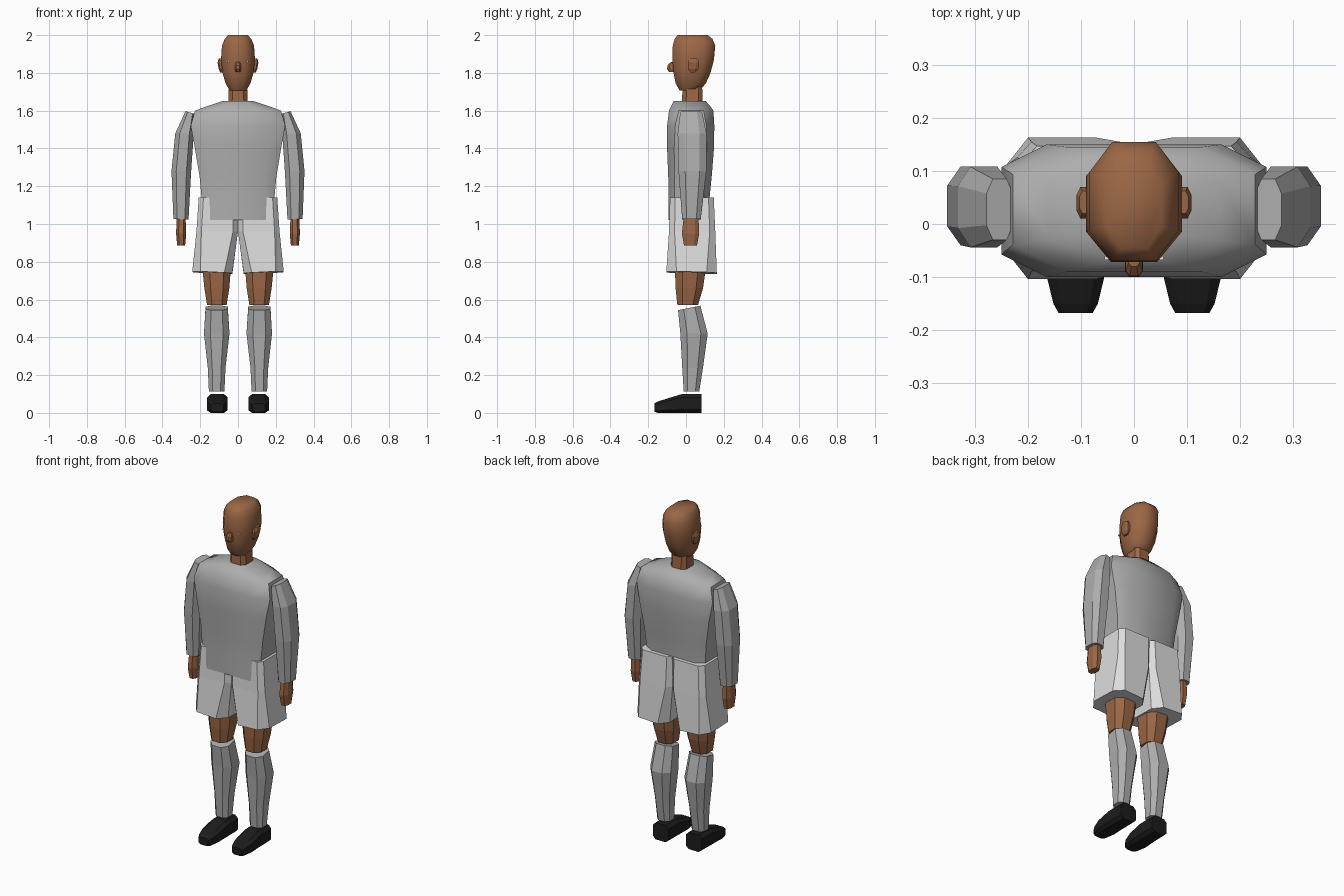
import bpy, bmesh, math


def material(name, rgb):
    m = bpy.data.materials.new(name)
    m.diffuse_color = (*rgb, 1)
    return m


SKIN = material("brown_skin", (0.33, 0.135, 0.06))
SHIRT = material("grey_cloth", (0.42, 0.42, 0.42))
SHORTS = material("light_cloth", (0.72, 0.72, 0.72))
SHOE = material("black_leather", (0.012, 0.012, 0.012))
EYE = material("eye_white", (0.8, 0.8, 0.8))


def loft(name, mat, rings, cut=0.25, mirror=False, smooth=None, tilt=(0, 0, 0, 0)):
    """Stack chamfered rectangles (z, x0, x1, y0, y1).
    tilt = slope of z along x and y for the first ring, then for the last ring."""
    bm = bmesh.new()
    loops = []
    for i, (z, x0, x1, y0, y1) in enumerate(rings):
        c = cut[i] if isinstance(cut, (list, tuple)) else cut
        cx, cy = (x1 - x0) * c, (y1 - y0) * c
        pts = [(x0 + cx, y0), (x1 - cx, y0), (x1, y0 + cy), (x1, y1 - cy),
               (x1 - cx, y1), (x0 + cx, y1), (x0, y1 - cy), (x0, y0 + cy)]
        sx, sy = tilt[:2] if i == 0 else tilt[2:] if i == len(rings) - 1 else (0, 0)
        mx, my = (x0 + x1) / 2, (y0 + y1) / 2
        loops.append([bm.verts.new((x, y, z + sx * (x - mx) + sy * (y - my))) for x, y in pts])
    for a, b in zip(loops, loops[1:]):
        for k in range(8):
            bm.faces.new((a[k], a[(k + 1) % 8], b[(k + 1) % 8], b[k]))
    bm.faces.new(loops[0])
    bm.faces.new(loops[-1])
    bmesh.ops.recalc_face_normals(bm, faces=bm.faces)
    me = bpy.data.meshes.new(name)
    bm.to_mesh(me)
    bm.free()
    me.materials.append(mat)
    ob = bpy.data.objects.new(name, me)
    bpy.context.collection.objects.link(ob)
    if smooth:
        bpy.ops.object.select_all(action='DESELECT')
        ob.select_set(True)
        bpy.context.view_layer.objects.active = ob
        bpy.ops.object.shade_smooth_by_angle(angle=math.radians(smooth))
    if mirror:
        ob.modifiers.new("mirror", 'MIRROR').use_mirror_merge = False
    return ob


# Head and neck
loft("head", SKIN, [
    (1.708, -.045, .045, -.035, .075), (1.745, -.066, .066, -.055, .105),
    (1.80, -.082, .082, -.066, .13), (1.87, -.09, .09, -.072, .148),
    (1.945, -.085, .085, -.07, .155), (1.98, -.07, .07, -.06, .14),
    (2.0, -.052, .052, -.045, .115)], cut=0.26, smooth=60)
loft("neck", SKIN, [(1.62, -.052, .052, -.022, .09), (1.74, -.048, .048, -.018, .085)], cut=0.2)
loft("nose", SKIN, [
    (1.805, -.012, .012, -.09, -.055), (1.82, -.017, .017, -.1, -.055),
    (1.84, -.016, .016, -.098, -.055), (1.857, -.01, .01, -.08, -.055)])
loft("ear", SKIN, [
    (1.803, .07, .094, .02, .05), (1.82, .075, .102, .012, .065),
    (1.855, .08, .108, .01, .07), (1.876, .08, .103, .02, .062)], mirror=True)
loft("eye", EYE, [(1.855, .046, .056, -.068, -.06), (1.862, .046, .056, -.068, -.06)], mirror=True)

# Shirt
loft("shirt_body", SHIRT, [
    (1.02, -.19, .19, -.094, .125), (1.14, -.193, .193, -.092, .125),
    (1.25, -.203, .203, -.094, .136), (1.40, -.228, .228, -.1, .148),
    (1.52, -.25, .25, -.1, .15), (1.60, -.228, .228, -.09, .145),
    (1.625, -.16, .16, -.078, .128), (1.65, -.085, .085, -.065, .105)],
    cut=[.14, .14, .15, .15, .17, .22, .24, .25], smooth=50)
loft("sleeve", SHIRT, [
    (1.025, .262, .342, -.02, .078), (1.28, .248, .352, -.04, .108),
    (1.48, .234, .332, -.044, .108), (1.59, .228, .278, -.03, .085)],
    cut=0.24, mirror=True, tilt=(0.05, 0, 0.3, 0))
loft("hand", SKIN, [
    (.885, .28, .322, -.01, .058), (.95, .274, .328, -.022, .07),
    (1.04, .278, .324, -.012, .066)], mirror=True)

# Shorts, one half per leg
loft("shorts", SHORTS, [
    (.742, .03, .242, -.104, .163), (.96, .0, .22, -.09, .155),
    (1.14, -.002, .208, -.085, .147)],
    cut=[.2, .12, .12], mirror=True, tilt=(.05, -.03, 0, 0))

# Legs, socks and shoes
loft("thigh", SKIN, [
    (.572, .06, .164, -.046, .064), (.66, .046, .178, -.055, .09),
    (.80, .035, .192, -.06, .11)], mirror=True)
loft("sock", SHIRT, [
    (.112, .072, .154, -.012, .07), (.24, .066, .16, -.02, .09),
    (.42, .045, .18, -.03, .115), (.556, .054, .172, -.042, .076)],
    mirror=True, tilt=(0, 0, 0, .2))

# Shoe is lofted lengthwise, then turned so that its rings run along y
shoe = loft("shoe", SHOE, [
    (-.168, .078, .142, .006, .05), (-.15, .068, .152, 0, .06),
    (-.10, .056, .164, 0, .076), (-.02, .055, .163, 0, .1),
    (.083, .057, .16, 0, .1)], cut=0.18, mirror=True)
for v in shoe.data.vertices:
    v.co.y, v.co.z = v.co.z, v.co.y
shoe.data.flip_normals()
